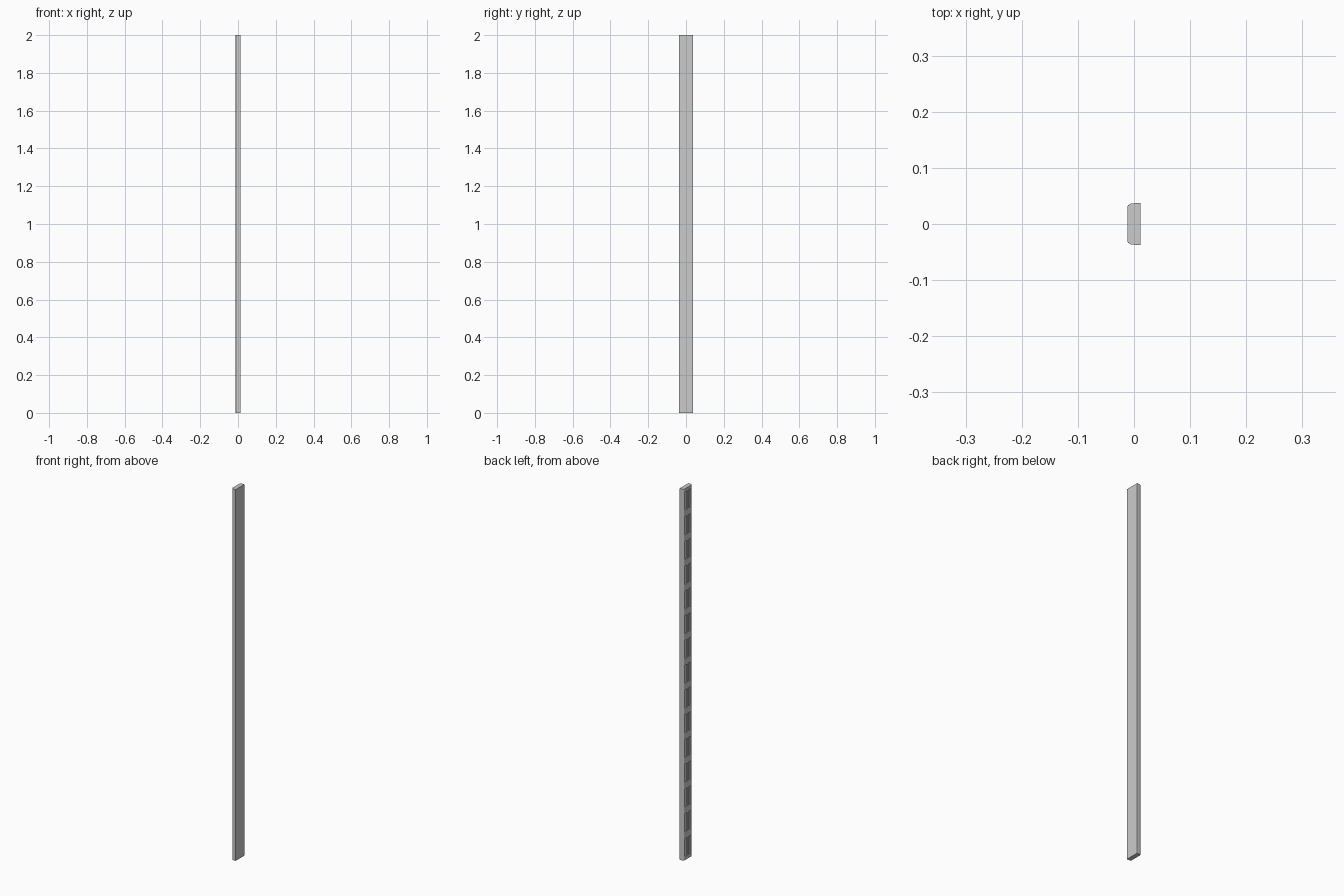
import bpy, bmesh, math
from mathutils import Matrix, Vector

if "Cube" in bpy.data.objects:
    bpy.data.objects.remove(bpy.data.objects["Cube"])

HEIGHT, HALF_W, HALF_T = 2.0, 0.037, 0.012
COUNT = 15
PITCH = HEIGHT / COUNT


def make_object(name, bm):
    bmesh.ops.recalc_face_normals(bm, faces=bm.faces)
    mesh = bpy.data.meshes.new(name)
    bm.to_mesh(mesh)
    bm.free()
    obj = bpy.data.objects.new(name, mesh)
    bpy.context.collection.objects.link(obj)
    return obj


# Upright strip: flat back, rounded shoulders towards -x
def shoulder(steps=6):
    pts = []
    for i in range(steps + 1):
        a = math.radians(90 * i / steps)
        pts.append((-HALF_T * math.sin(a), HALF_W - 0.007 * (1 - math.cos(a))))
    return pts


half = [(HALF_T, HALF_W)] + shoulder()
profile = half + [(x, -y) for x, y in reversed(half)]
bm = bmesh.new()
base = bm.faces.new([bm.verts.new((x, y, 0)) for x, y in profile])
top = bmesh.ops.extrude_face_region(bm, geom=[base], use_keep_orig=True)
bmesh.ops.translate(bm, vec=(0, 0, HEIGHT),
                    verts=[v for v in top["geom"] if isinstance(v, bmesh.types.BMVert)])
strip = make_object("slotted_upright", bm)

# Paired slots repeated up the rounded face
bm = bmesh.new()
for i in range(COUNT):
    for side in (-1, 1):
        pos = Vector((-HALF_T, side * 0.0145, (i + 0.5) * PITCH))
        bmesh.ops.create_cube(bm, size=1, matrix=Matrix.Translation(pos)
                              @ Matrix.Diagonal((0.012, 0.019, 0.098, 1)))
cutter = make_object("slot_cutter", bm)
cutter.hide_render = True

mod = strip.modifiers.new("slots", "BOOLEAN")
mod.operation = "DIFFERENCE"
mod.solver = "EXACT"
mod.object = cutter
bpy.context.view_layer.objects.active = strip
strip.select_set(True)
cutter.select_set(False)
bpy.ops.object.modifier_apply(modifier=mod.name)
bpy.data.objects.remove(cutter, do_unlink=True)
bpy.ops.object.shade_smooth_by_angle(angle=math.radians(30))
